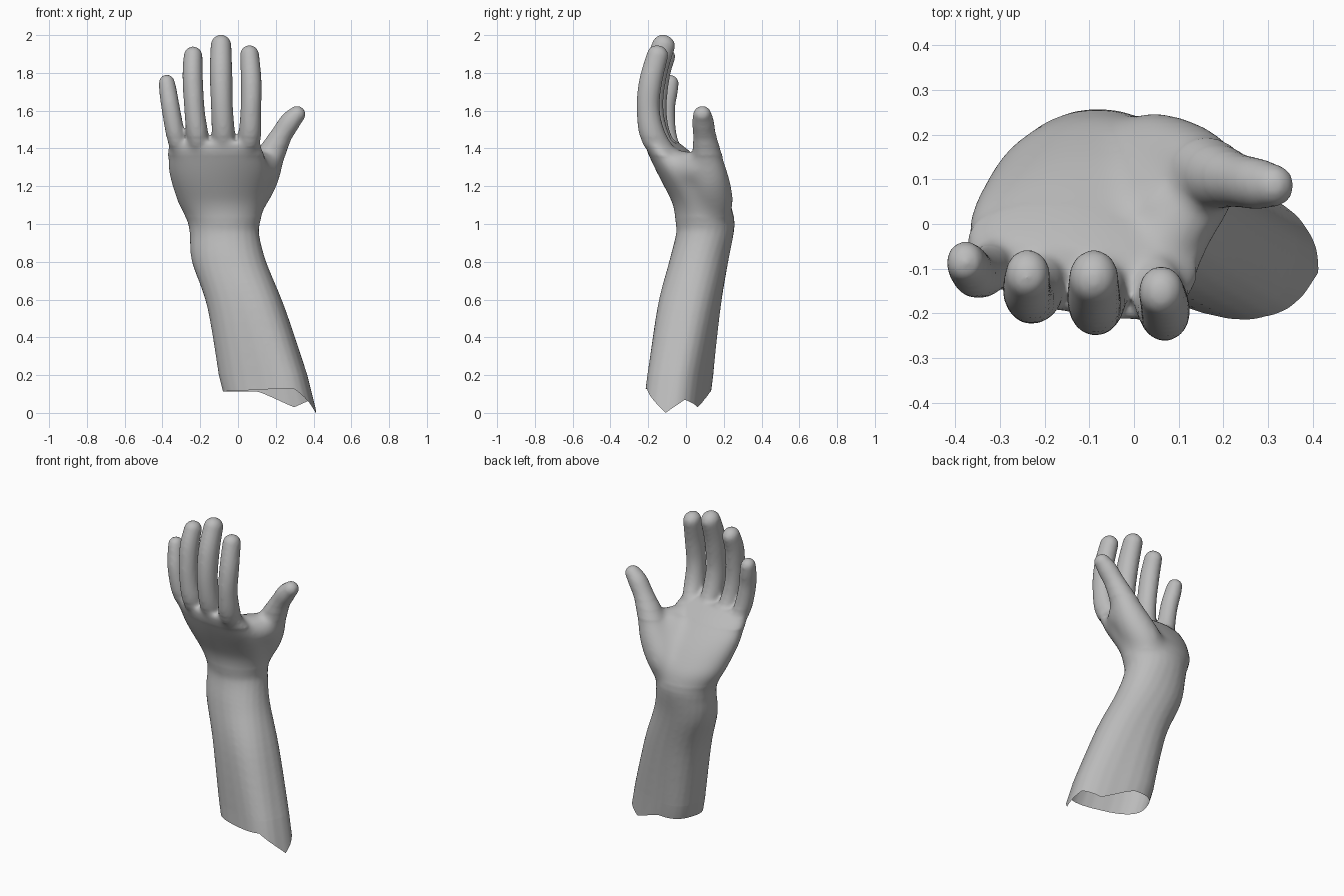
import bpy, bmesh
from math import sin, cos, pi, radians, degrees, atan2, copysign
from mathutils import Vector

cube = bpy.data.objects.get("Cube")
if cube:
    bpy.data.objects.remove(cube, do_unlink=True)

SIDES = 24
bm = bmesh.new()


def smooth_path(points, steps=6):
    """Catmull-Rom interpolation through tuples of any length."""
    out = []
    for i in range(len(points) - 1):
        quad = [points[max(i - 1, 0)], points[i], points[i + 1],
                points[min(i + 2, len(points) - 1)]]
        for s in range(steps):
            t = s / steps
            out.append([0.5 * (2 * b + (c - a) * t
                               + (2 * a - 5 * b + 4 * c - d) * t * t
                               + (3 * b - a - 3 * c + d) * t ** 3)
                        for a, b, c, d in zip(*quad)])
    out.append(list(points[-1]))
    return out


def loft(rings):
    """Skin a list of point rings and close both ends."""
    rows = [[bm.verts.new(p) for p in ring] for ring in rings]
    for low, high in zip(rows, rows[1:]):
        for i in range(SIDES):
            j = (i + 1) % SIDES
            bm.faces.new((low[i], low[j], high[j], high[i]))
    bm.faces.new(rows[0][::-1])
    bm.faces.new(rows[-1])


def section(z, cx, cy, a, b, tilt, power):
    """Tilted oval ring; a power under 1 makes it boxier."""
    c, s = cos(radians(tilt)), sin(radians(tilt))
    ring = []
    for i in range(SIDES):
        w = 2 * pi * (i + 0.5) / SIDES
        u = a * copysign(abs(cos(w)) ** power, cos(w))
        v = b * copysign(abs(sin(w)) ** power, sin(w))
        ring.append(Vector((cx + u * c - v * s, cy + u * s + v * c, z)))
    return ring


def digit(points, depth=1.0):
    """Round-ended tube through (x, y, z, radius) points."""
    path = smooth_path(points)
    centres = [Vector(p[:3]) for p in path]
    radii = [p[3] for p in path]
    # rounded tip
    end, r = centres[-1].copy(), radii[-1]
    along = (end - centres[-2]).normalized()
    for k in range(1, 6):
        a = k * pi / 2 / 5.3
        centres.append(end + along * r * sin(a))
        radii.append(r * cos(a))
    rings = []
    for i, c in enumerate(centres):
        t = (centres[min(i + 1, len(centres) - 1)] - centres[max(i - 1, 0)]).normalized()
        side = (Vector((1, 0, 0)) - t * t.x).normalized()
        up = t.cross(side)
        rings.append([c + radii[i] * (side * cos(w) + up * depth * sin(w))
                      for w in (2 * pi * k / SIDES for k in range(SIDES))])
    loft(rings)


# forearm, wrist and palm: z, centre x, centre y, half width, half depth, tilt, power
sections = [
    (0.0, 0.18, -0.055, 0.255, 0.15, -20, 0.7),
    (0.12, 0.152, -0.04, 0.243, 0.149, -20, 0.7),
    (0.55, 0.045, 0.015, 0.205, 0.158, -15, 0.8),
    (0.8, -0.047, 0.067, 0.197, 0.154, -10, 0.9),
    (0.95, -0.072, 0.1, 0.184, 0.152, -5, 0.95),
    (1.02, -0.075, 0.1, 0.197, 0.158, -4, 1),
    (1.1, -0.088, 0.086, 0.23, 0.155, -3, 1),
    (1.18, -0.095, 0.043, 0.252, 0.15, -4, 1),
    (1.25, -0.1, 0.0, 0.269, 0.142, -6, 1),
    (1.32, -0.11, -0.047, 0.272, 0.126, -9, 1),
    (1.39, -0.12, -0.097, 0.259, 0.102, -11, 1),
    (1.435, -0.125, -0.13, 0.24, 0.07, -13, 1),
]
loft([section(*s) for s in smooth_path(sections)])

# four fingers
digit([(-0.285, -0.04, 1.32, 0.045), (-0.325, -0.1, 1.45, 0.05),
       (-0.354, -0.112, 1.6, 0.049), (-0.37, -0.095, 1.7, 0.047),
       (-0.377, -0.085, 1.748, 0.043)], 1.1)
digit([(-0.2, -0.05, 1.32, 0.052), (-0.212, -0.14, 1.45, 0.058),
       (-0.23, -0.163, 1.6, 0.054), (-0.24, -0.147, 1.78, 0.054),
       (-0.238, -0.112, 1.89, 0.05)], 1.13)
digit([(-0.07, -0.06, 1.32, 0.052), (-0.076, -0.153, 1.45, 0.061),
       (-0.085, -0.185, 1.62, 0.058), (-0.09, -0.166, 1.8, 0.06),
       (-0.09, -0.118, 1.947, 0.055)], 1.12)
digit([(0.03, -0.07, 1.32, 0.052), (0.06, -0.168, 1.45, 0.06),
       (0.068, -0.2, 1.6, 0.055), (0.07, -0.188, 1.75, 0.055),
       (0.061, -0.15, 1.896, 0.051)], 1.12)

# thumb
digit([(-0.02, 0.12, 1.0, 0.08), (0.035, 0.143, 1.11, 0.104),
       (0.116, 0.127, 1.235, 0.1), (0.178, 0.11, 1.37, 0.076),
       (0.23, 0.098, 1.47, 0.058), (0.275, 0.09, 1.54, 0.055),
       (0.312, 0.086, 1.58, 0.046)], 1.05)
# thumb pad running into the palm, and the web towards the first finger
digit([(-0.01, 0.1, 1.08, 0.1), (0.04, 0.075, 1.18, 0.115),
       (0.07, 0.03, 1.27, 0.105)])
digit([(0.155, 0.09, 1.3, 0.085), (0.11, 0.02, 1.295, 0.088),
       (0.045, -0.065, 1.31, 0.085)])

bmesh.ops.recalc_face_normals(bm, faces=bm.faces)
mesh = bpy.data.meshes.new("hand_and_forearm")
bm.to_mesh(mesh)
bm.free()
hand = bpy.data.objects.new("hand_and_forearm", mesh)
bpy.context.collection.objects.link(hand)

# fuse all volumes into one skin and relax it
fuse = hand.modifiers.new("fuse", 'REMESH')
fuse.mode = 'VOXEL'
fuse.voxel_size = 0.01
relax = hand.modifiers.new("relax", 'SMOOTH')
relax.factor = 0.5
relax.iterations = 8
bpy.context.view_layer.update()
skin = bpy.data.meshes.new_from_object(
    hand.evaluated_get(bpy.context.evaluated_depsgraph_get()))
hand.modifiers.clear()
hand.data = skin

# open, ragged lower edge of the forearm: angle around the arm, height
RIM = [(-180, 0.113), (-49, 0.13), (-13, 0.0), (10, 0.07), (42, 0.03),
       (105, 0.112), (180, 0.113)]


def rim_height(angle):
    for (a, za), (b, zb) in zip(RIM, RIM[1:]):
        if a <= angle <= b:
            return za + (zb - za) * (angle - a) / (b - a)
    return RIM[0][1]


bm = bmesh.new()
bm.from_mesh(skin)

# blend the palm, thumb pad and finger roots, most strongly in the middle
for low, high, rounds in ((0.97, 1.46, 6), (1.0, 1.41, 12), (1.04, 1.36, 40)):
    blend = [v for v in bm.verts if low < v.co.z < high]
    for _ in range(rounds):
        bmesh.ops.smooth_vert(bm, verts=blend, factor=0.5, use_axis_x=True,
                              use_axis_y=True, use_axis_z=True)

bmesh.ops.bisect_plane(bm, geom=bm.verts[:] + bm.edges[:] + bm.faces[:],
                       plane_co=(0, 0, 0.2), plane_no=(0, 0, 1), clear_inner=True)
border = [e for e in bm.edges if e.is_boundary]
new = bmesh.ops.extrude_edge_only(bm, edges=border)["geom"]
for v in [g for g in new if isinstance(g, bmesh.types.BMVert)]:
    angle = degrees(atan2(v.co.y + 0.03, v.co.x - 0.13))
    drop = v.co.z - rim_height(angle)
    v.co += Vector((0.25, -0.128, -1)) * drop
bmesh.ops.recalc_face_normals(bm, faces=bm.faces)
bm.to_mesh(skin)
bm.free()

# single grey skin colour
grey = bpy.data.materials.new("mid_grey")
grey.use_nodes = True
colour = (0.5, 0.5, 0.5, 1)
grey.diffuse_color = colour
grey.node_tree.nodes["Principled BSDF"].inputs["Base Color"].default_value = colour
skin.materials.clear()
skin.materials.append(grey)
for p in skin.polygons:
    p.use_smooth = True
    p.material_index = 0
